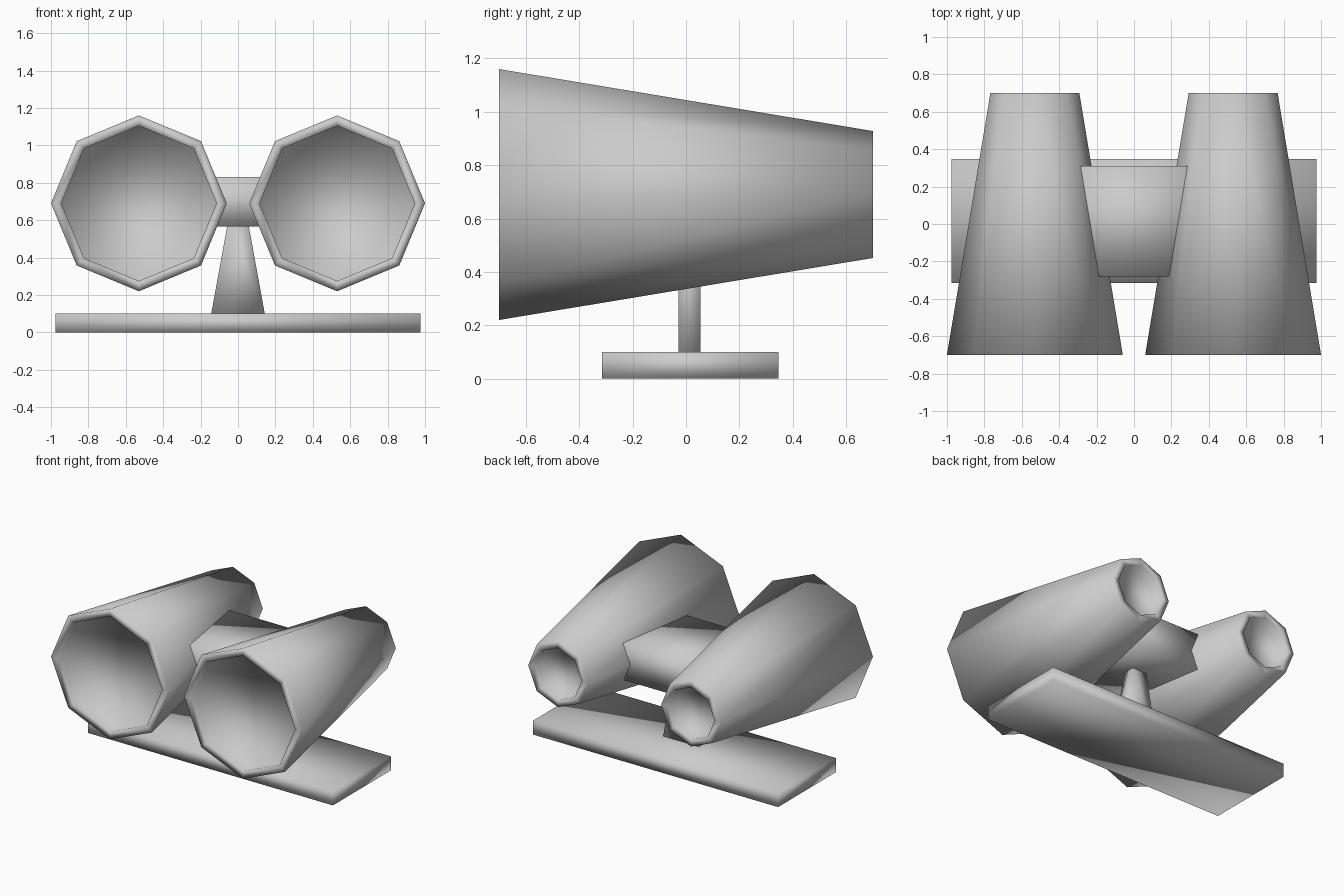
import bpy, bmesh
from math import cos, sin, pi

if "Cube" in bpy.data.objects:
    bpy.data.objects.remove(bpy.data.objects["Cube"])


def finish(name, bm):
    bmesh.ops.recalc_face_normals(bm, faces=bm.faces[:])
    me = bpy.data.meshes.new(name)
    bm.to_mesh(me)
    bm.free()
    for p in me.polygons:
        p.use_smooth = True
    ob = bpy.data.objects.new(name, me)
    bpy.context.collection.objects.link(ob)
    return ob


def block(name, x, y0, y1, z0, z1, x_top=None):
    """Box centred on x = 0, optionally tapering to a narrower top."""
    bm = bmesh.new()
    bmesh.ops.create_cube(bm, size=2)
    for v in bm.verts:
        top = v.co.z > 0
        half = x_top if top and x_top is not None else x
        v.co = (half * v.co.x, y1 if v.co.y > 0 else y0, z1 if top else z0)
    return finish(name, bm)


def barrel(name, cx, cz=0.69, sides=8):
    """Tapered octagonal barrel with a recessed face at both ends."""
    # (y, radius) from the front recess floor, over the outside, to the rear recess floor
    profile = [(-0.62, 0.415), (-0.7, 0.415), (-0.7, 0.47),
               (0.7, 0.238), (0.7, 0.188), (0.62, 0.188)]
    bm = bmesh.new()
    rings = [[bm.verts.new((cx + r * cos(2 * pi * i / sides), y,
                            cz + r * sin(2 * pi * i / sides)))
              for i in range(sides)] for y, r in profile]
    for a, b in zip(rings, rings[1:]):
        for i in range(sides):
            j = (i + 1) % sides
            bm.faces.new((a[i], a[j], b[j], b[i]))
    bm.faces.new(rings[0])
    bm.faces.new(rings[-1])
    return finish(name, bm)


# Pair of barrels
for side, cx in (("left", -0.53), ("right", 0.53)):
    barrel(side + "_barrel", cx)

# Bridge joining the barrels
block("bridge", 0.4, -0.28, 0.31, 0.565, 0.83)

# Tapered stand post
block("stand_post", 0.145, -0.028, 0.055, 0.09, 0.6, x_top=0.052)

# Flat base plate
block("base_plate", 0.977, -0.315, 0.347, 0.0, 0.1)
